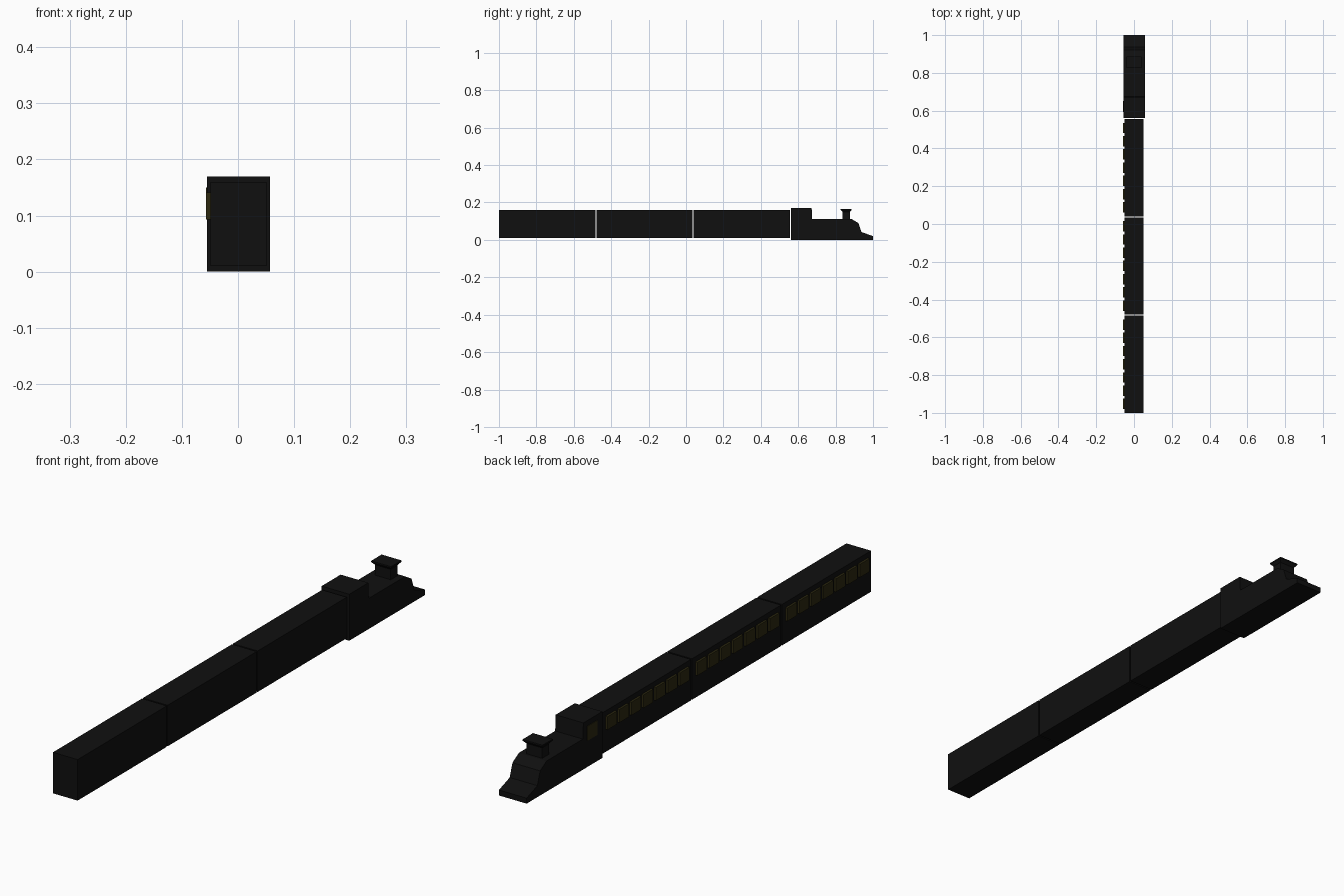
import bpy, bmesh

if "Cube" in bpy.data.objects:
    bpy.data.objects.remove(bpy.data.objects["Cube"])

CX = 0.001  # body centre line, offset by the windows on the left side


def material(name, rgb):
    m = bpy.data.materials.new(name)
    m.diffuse_color = (*rgb, 1)
    m.use_nodes = True
    m.node_tree.nodes["Principled BSDF"].inputs["Base Color"].default_value = m.diffuse_color
    return m


BLACK = material("black_paint", (0.005, 0.005, 0.005))
GLASS = material("dim_yellow_glass", (0.025, 0.021, 0.005))


def finish(name, bm, mat):
    bmesh.ops.recalc_face_normals(bm, faces=bm.faces)
    mesh = bpy.data.meshes.new(name)
    bm.to_mesh(mesh)
    bm.free()
    mesh.materials.append(mat)
    obj = bpy.data.objects.new(name, mesh)
    bpy.context.collection.objects.link(obj)
    return obj


def add_box(bm, x, y, z):
    verts = bmesh.ops.create_cube(bm, size=1)["verts"]
    for v in verts:
        for i, (lo, hi) in enumerate((x, y, z)):
            v.co[i] = lo if v.co[i] < 0 else hi


def box(name, x, y, z, mat):
    bm = bmesh.new()
    add_box(bm, x, y, z)
    return finish(name, bm, mat)


# Engine: one side profile (y, z) extruded across the width
profile = [(0.562, 0), (1, 0), (1, 0.02), (0.938, 0.042), (0.922, 0.09),
           (0.885, 0.112), (0.675, 0.112), (0.672, 0.17), (0.562, 0.17)]
bm = bmesh.new()
face = bm.faces.new([bm.verts.new((CX - 0.056, y, z)) for y, z in profile])
ext = bmesh.ops.extrude_face_region(bm, geom=[face])
bmesh.ops.translate(bm, vec=(0.112, 0, 0),
                    verts=[v for v in ext["geom"] if isinstance(v, bmesh.types.BMVert)])
finish("engine_body", bm, BLACK)

# Chimney: square stack flaring to a thin brim (z, half x, half y)
bm = bmesh.new()
rings = []
for z, hx, hy in [(0.10, 0.032, 0.020), (0.150, 0.032, 0.020),
                  (0.161, 0.040, 0.030), (0.166, 0.040, 0.030)]:
    rings.append([bm.verts.new((CX + sx * hx, 0.856 + sy * hy, z))
                  for sx, sy in ((-1, -1), (1, -1), (1, 1), (-1, 1))])
for a, b in zip(rings, rings[1:]):
    for i in range(4):
        j = (i + 1) % 4
        bm.faces.new((a[i], a[j], b[j], b[i]))
bm.faces.new(rings[0])
bm.faces.new(rings[-1])
finish("chimney", bm, BLACK)

# Cab window, left side only
box("cab_window", (-0.057, -0.050), (0.593, 0.650), (0.097, 0.150), GLASS)

# Three carriages, each with seven windows on the left side
LENGTH, STEP = 0.515, 0.5205
for n in range(3):
    y0 = -1 + n * STEP
    box(f"carriage_{n + 1}", (CX - 0.05, CX + 0.05), (y0, y0 + LENGTH), (0.01, 0.16), BLACK)
    bm = bmesh.new()
    for k in range(7):
        yc = y0 + LENGTH / 2 + (k - 3) * 0.07
        add_box(bm, (-0.057, -0.045), (yc - 0.0275, yc + 0.0275), (0.093, 0.141))
    finish(f"carriage_{n + 1}_windows", bm, GLASS)
